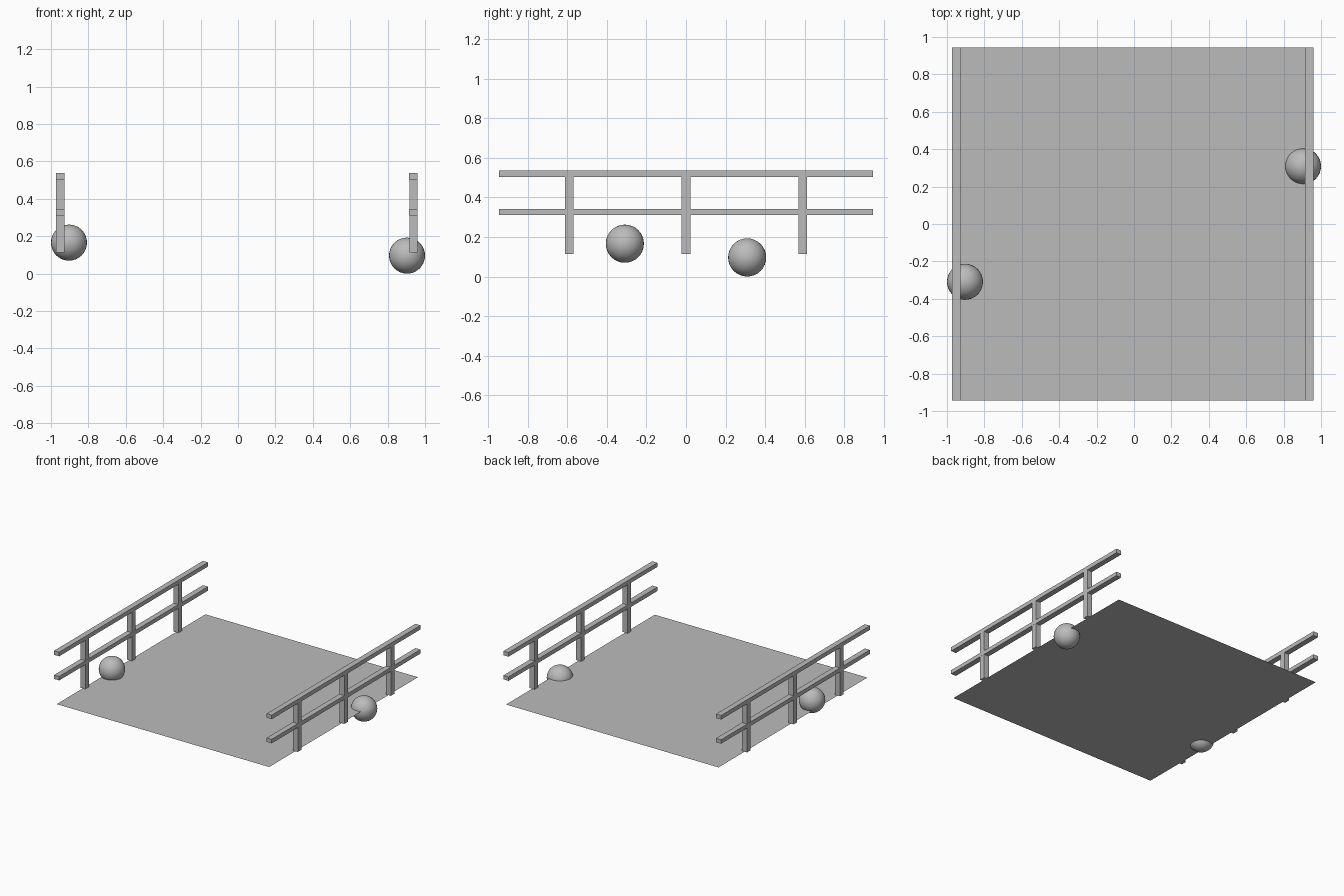
import bpy

if "Cube" in bpy.data.objects:
    bpy.data.objects.remove(bpy.data.objects["Cube"])

# One plain grey for everything
grey = bpy.data.materials.new("light_grey")
grey.diffuse_color = (0.5, 0.5, 0.5, 1)
grey.use_nodes = True
grey.node_tree.nodes["Principled BSDF"].inputs["Base Color"].default_value = grey.diffuse_color

CX = -0.006      # centre of deck and railings
HALF = 0.944     # half the side of the square deck
DECK_Z = 0.114


def finish(name):
    ob = bpy.context.object
    ob.name = name
    ob.data.materials.append(grey)
    return ob


def box(name, x, y, z0, z1, wx, wy):
    bpy.ops.mesh.primitive_cube_add(size=1, location=(x, y, (z0 + z1) / 2))
    ob = finish(name)
    ob.scale = (wx, wy, z1 - z0)
    return ob


# Thin flat deck
bpy.ops.mesh.primitive_plane_add(size=2 * HALF, location=(CX, 0, DECK_Z))
finish("deck")

# Railing on each side: two long rails on three posts
for side, s in (("left", -1), ("right", 1)):
    x = CX + s * HALF
    box(f"{side}_top_rail", x, 0, 0.504, 0.537, 0.045, 2 * HALF)
    box(f"{side}_lower_rail", x, 0, 0.31, 0.342, 0.045, 2 * HALF)
    for i, y in enumerate((-0.59, 0, 0.59)):
        box(f"{side}_post_{i + 1}", x, y, DECK_Z, 0.506, 0.0445, 0.045)

# Balls at the deck edges
for name, loc in (("left_ball", (-0.9037, -0.309, 0.166)),
                  ("right_ball", (0.9037, 0.309, 0.0965))):
    bpy.ops.mesh.primitive_uv_sphere_add(segments=32, ring_count=16,
                                         radius=0.0963, location=loc)
    finish(name)
    bpy.ops.object.shade_smooth()
